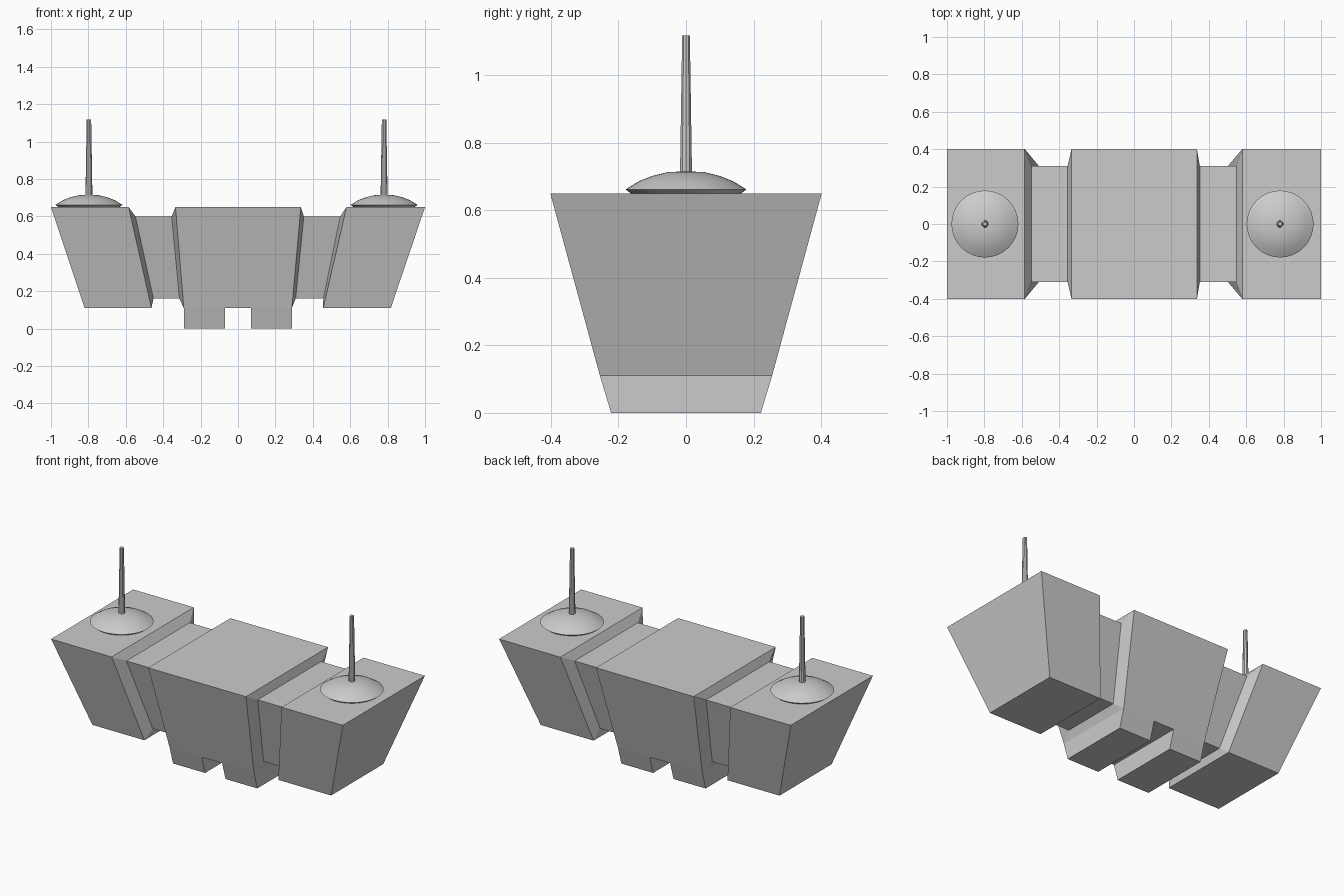
import bpy, bmesh, math

if "Cube" in bpy.data.objects:
    bpy.data.objects.remove(bpy.data.objects["Cube"])


def make_object(name, bm):
    bmesh.ops.recalc_face_normals(bm, faces=bm.faces)
    mesh = bpy.data.meshes.new(name)
    bm.to_mesh(mesh)
    bm.free()
    obj = bpy.data.objects.new(name, mesh)
    bpy.context.scene.collection.objects.link(obj)
    return obj


def loft(bm, rings, closed=False, cap=True):
    loops = [[bm.verts.new(p) for p in ring] for ring in rings]
    n = len(loops[0])
    for a, b in zip(loops, loops[1:]):
        for i in range(n):
            j = (i + 1) % n
            bm.faces.new((a[i], a[j], b[j], b[i]))
    if cap:
        bm.faces.new(loops[0])
        bm.faces.new(loops[-1])


def section(xt, xb, groove):
    # Tapered cross-section: wide top, narrow bottom
    yt, zt, yb, zb = (0.31, 0.60, 0.19, 0.16) if groove else (0.402, 0.65, 0.255, 0.11)
    return [(xt, -yt, zt), (xt, yt, zt), (xb, yb, zb), (xb, -yb, zb)]


# Hull: three tapered blocks joined by recessed connectors
stations = [
    (-1.0, -0.82, False), (-0.585, -0.463, False),
    (-0.548, -0.452, True), (-0.355, -0.313, True),
    (-0.334, -0.29, False), (0.336, 0.288, False),
    (0.352, 0.308, True), (0.547, 0.456, True),
    (0.58, 0.455, False), (1.0, 0.817, False),
]
bm = bmesh.new()
loft(bm, [section(*s) for s in stations])
make_object("hull", bm)

# Two feet continuing the front and back taper
for name, x0, x1 in (("left_foot", -0.29, -0.07), ("right_foot", 0.07, 0.288)):
    bm = bmesh.new()
    loft(bm, [[(x0, -y, z), (x1, -y, z), (x1, y, z), (x0, y, z)]
              for y, z in ((0.255, 0.11), (0.222, 0.0))])
    make_object(name, bm)


def turned(name, cx, profile, sides):
    bm = bmesh.new()
    loft(bm, [[(cx + r * math.cos(2 * math.pi * i / sides),
                r * math.sin(2 * math.pi * i / sides), z) for i in range(sides)]
              for r, z in profile])
    obj = make_object(name, bm)
    bpy.ops.object.select_all(action='DESELECT')
    obj.select_set(True)
    bpy.context.view_layer.objects.active = obj
    bpy.ops.object.shade_smooth_by_angle(angle=math.radians(35))


# Shallow domes with tapered masts
for side, cx in (("left", -0.797), ("right", 0.781)):
    turned(side + "_dome", cx,
           [(0.163, 0.65), (0.179, 0.662), (0.14, 0.686), (0.1, 0.702),
            (0.055, 0.713), (0.015, 0.715)], 32)
    turned(side + "_mast", cx, [(0.019, 0.69), (0.012, 1.118)], 10)
